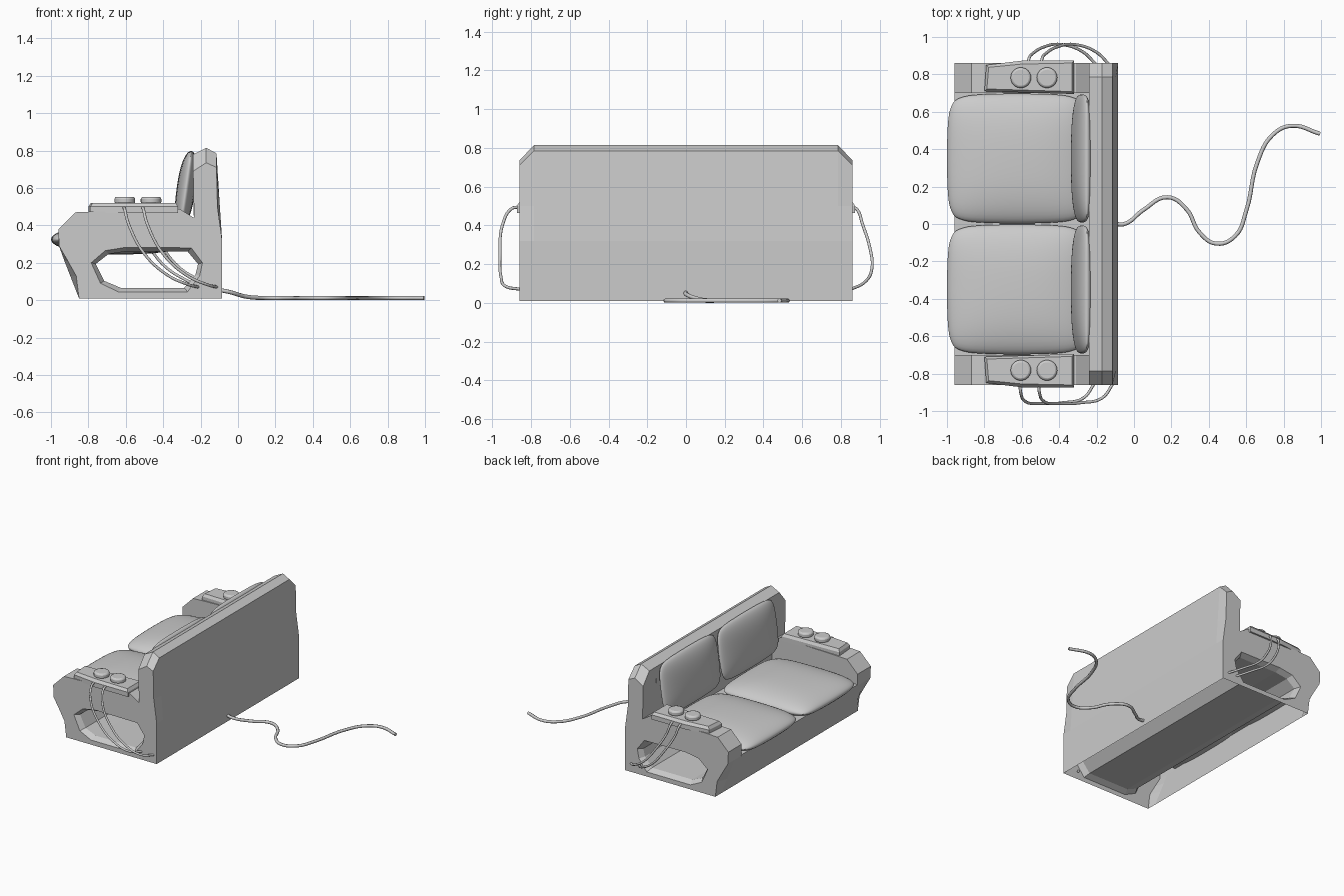
import bpy, bmesh, math
from mathutils import Matrix, Vector

if "Cube" in bpy.data.objects:
    bpy.data.objects.remove(bpy.data.objects["Cube"])


def finish(bm, name, smooth=None):
    bmesh.ops.recalc_face_normals(bm, faces=bm.faces)
    me = bpy.data.meshes.new(name)
    bm.to_mesh(me)
    bm.free()
    ob = bpy.data.objects.new(name, me)
    bpy.context.collection.objects.link(ob)
    if smooth:
        me.shade_smooth()
    return ob


# --- Sofa body: side profile lofted across the width, open underneath ---
MID = [(-.85, .01), (-.897, .13), (-.928, .21), (-.957, .29), (-.96, .38),
       (-.87, .47), (-.80, .473), (-.31, .487), (-.235, .44), (-.24, .78),
       (-.17, .815), (-.115, .785), (-.097, .5), (-.085, .32), (-.085, .01)]
END = list(MID)
END[1], END[2], END[12] = (-.865, .13), (-.91, .21), (-.11, .5)
for i, z in ((9, .69), (10, .735), (11, .71)):
    END[i] = (END[i][0], z)
SEAT = [(x, .30) if 4 <= i <= 8 else (x, z) for i, (x, z) in enumerate(MID)]
HOLE = [(-.785, .20), (-.71, .265), (-.60, .283), (-.25, .28), (-.19, .20),
        (-.205, .13), (-.27, .045), (-.64, .045), (-.735, .09)]
INNER = [(-.485 + (x + .485) * .92, .165 + (z - .165) * .82) for x, z in HOLE]


def build_body():
    bm = bmesh.new()

    def row(pts, y):
        return [bm.verts.new((x, y, z)) for x, z in pts]

    def loft(rows, closed):
        for a, b in zip(rows, rows[1:]):
            n = len(a)
            for i in range(n if closed else n - 1):
                j = (i + 1) % n
                bm.faces.new((a[i], a[j], b[j], b[i]))

    def ring_edges(vs):
        out = []
        for a, b in zip(vs, vs[1:] + vs[:1]):
            out.append(bm.edges.get((a, b)) or bm.edges.new((a, b)))
        return out

    shell = [row(p, y) for p, y in ((END, -.86), (MID, -.785), (MID, -.70), (SEAT, -.70),
                                    (SEAT, .70), (MID, .70), (MID, .785), (END, .86))]
    loft(shell, False)
    # tunnel running through both arms
    tunnel = [row(p, y) for p, y in ((HOLE, -.86), (INNER, -.82), (INNER, .82), (HOLE, .86))]
    loft(tunnel, True)
    # side caps around the tunnel mouth
    for k, ny in ((0, -1), (-1, 1)):
        bmesh.ops.triangle_fill(bm, use_beauty=True, normal=(0, ny, 0),
                                edges=ring_edges(shell[k]) + ring_edges(tunnel[k]))
    bmesh.ops.remove_doubles(bm, verts=bm.verts, dist=1e-4)
    return finish(bm, "sofa_body")


# --- Puffy cushion with a pinched seam ---
def pillow(name, loc, half, thick, angle=0):
    n = 24
    bm = bmesh.new()
    rot = Matrix.Translation(loc) @ Matrix.Rotation(math.radians(angle), 4, 'Y')
    ts = [math.sin(math.pi / 2 * (2 * i / n - 1)) for i in range(n + 1)]

    def pinch(t):
        return 1 - .035 * t ** 2 - .075 * t ** 8

    for side in (1, -1):
        grid = []
        for u in ts:
            line = []
            for v in ts:
                h = max(0, (1 - u ** 4) * (1 - v ** 4)) ** .5 * (.75 + .25 * (1 - u * u) * (1 - v * v))
                p = Vector((half[0] * u * pinch(v), half[1] * v * pinch(u), side * thick * h))
                line.append(bm.verts.new(rot @ p))
            grid.append(line)
        for i in range(n):
            for j in range(n):
                bm.faces.new((grid[i][j], grid[i + 1][j], grid[i + 1][j + 1], grid[i][j + 1]))
    bmesh.ops.remove_doubles(bm, verts=bm.verts, dist=1e-5)
    return finish(bm, name, True)


# --- Bevelled control panel on an arm ---
def panel(name, s):
    outline = [(-.80, .71), (-.32, .695), (-.32, .873), (-.60, .873), (-.79, .85)]
    bm = bmesh.new()
    vs = [bm.verts.new((x, s * y, .465)) for x, y in outline]
    base = bm.faces.new(vs)
    ext = bmesh.ops.extrude_face_region(bm, geom=[base])
    top = [f for f in ext['geom'] if isinstance(f, bmesh.types.BMFace)]
    bmesh.ops.translate(bm, verts=top[0].verts, vec=(0, 0, .035))
    bmesh.ops.recalc_face_normals(bm, faces=bm.faces)
    bmesh.ops.inset_region(bm, faces=top, thickness=.018)
    bmesh.ops.translate(bm, verts=top[0].verts, vec=(0, 0, .02))
    return finish(bm, name)


# --- Round dial ---
def dial(name, x, y):
    bpy.ops.mesh.primitive_cylinder_add(vertices=24, radius=.055, depth=.04, location=(x, y, .533))
    ob = bpy.context.object
    ob.name = name
    bev = ob.modifiers.new("edge", 'BEVEL')
    bev.width = .012
    bev.segments = 2
    bpy.ops.object.shade_smooth_by_angle()


# --- Round cable along a path ---
def cable(name, pts, r):
    cu = bpy.data.curves.new(name, 'CURVE')
    cu.dimensions = '3D'
    cu.bevel_depth = r
    cu.bevel_resolution = 2
    cu.resolution_u = 6
    cu.use_fill_caps = True
    sp = cu.splines.new('BEZIER')
    sp.bezier_points.add(len(pts) - 1)
    for bp, p in zip(sp.bezier_points, pts):
        bp.co = p
        bp.handle_left_type = bp.handle_right_type = 'AUTO'
    ob = bpy.data.objects.new(name, cu)
    bpy.context.collection.objects.link(ob)
    bpy.ops.object.select_all(action='DESELECT')
    ob.select_set(True)
    bpy.context.view_layer.objects.active = ob
    bpy.ops.object.convert(target='MESH')


build_body()

# hanging cable shape: (fraction along x, outward y, z)
LEFT = [(0, .865, .495), (.01, .90, .487), (.06, .945, .41), (.27, .96, .25),
        (.58, .955, .135), (.85, .93, .085), (1, .85, .07)]
RIGHT = [(0, .865, .495), (.01, .885, .48), (.06, .91, .41), (.24, .948, .29),
         (.48, .96, .18), (.80, .92, .105), (1, .85, .07)]

for s, tag in ((-1, "left"), (1, "right")):
    pillow(f"seat_cushion_{tag}", (-.625, s * .35, .325), (.375, .347), .08)
    pillow(f"back_cushion_{tag}", (-.278, s * .35, .595), (.205, .343), .05, -82)
    panel(f"arm_panel_{tag}", s)
    for i, x in enumerate((-.605, -.465)):
        dial(f"dial_{tag}_{i}", x, s * .782)
    ends = ((-.61, -.21), (-.51, -.11)) if s < 0 else ((-.565, -.20), (-.495, -.13))
    for i, (x0, x1) in enumerate(ends):
        path = LEFT if s < 0 else RIGHT
        cable(f"side_cable_{tag}_{i}",
              [(x0 + (x1 - x0) * t, s * y, z) for t, y, z in path], .008)

# --- Power cable trailing over the floor ---
cable("power_cable",
      [(-.10, 0, .055), (-.05, 0, .045), (.05, .075, .018), (.18, .143, .012), (.28, .08, .012),
       (.35, -.045, .012), (.44, -.105, .012), (.54, -.065, .012), (.60, .07, .012),
       (.66, .33, .012), (.74, .475, .012), (.84, .525, .012), (.995, .482, .012)], .011)
